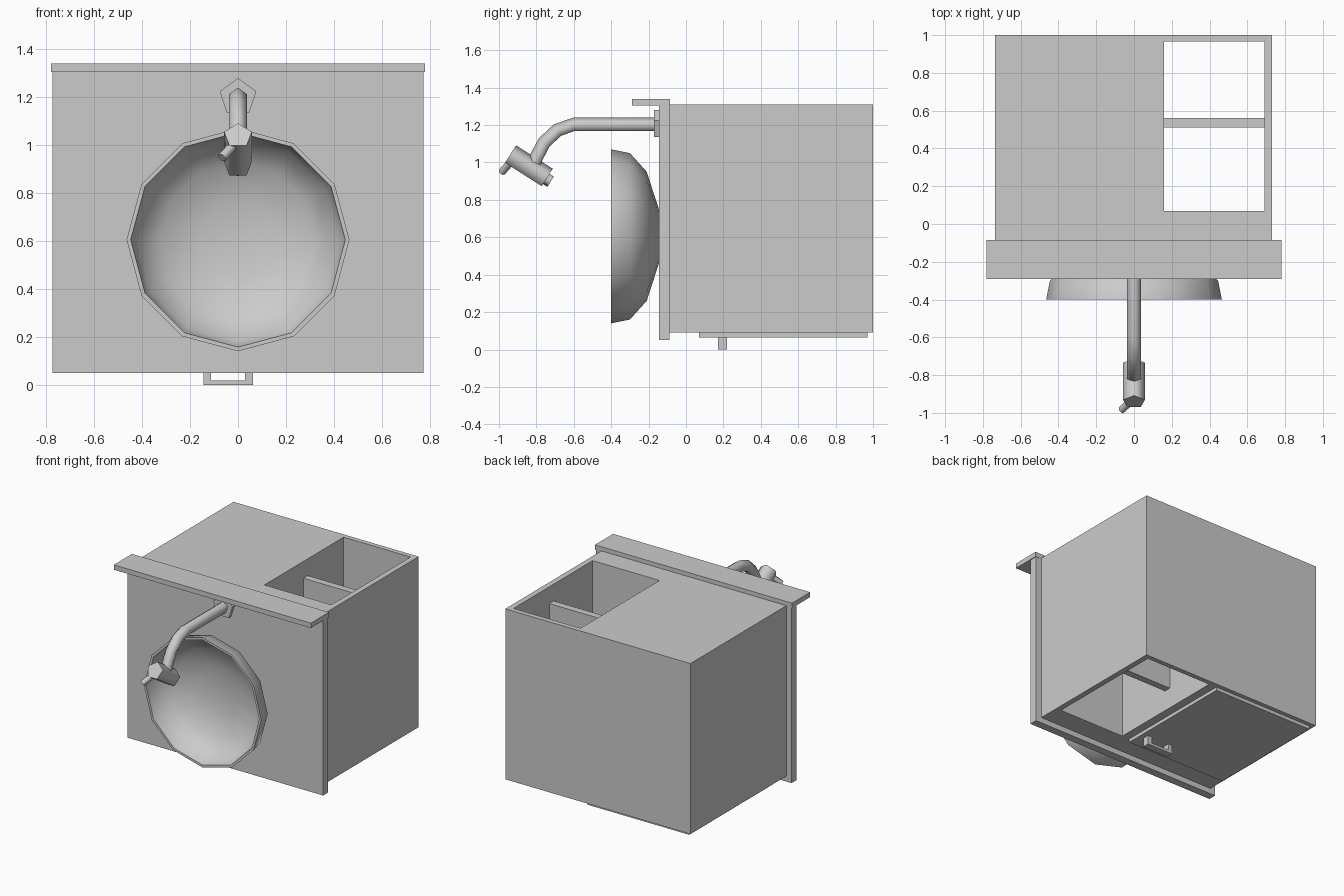
import bpy
from math import sin, cos, pi, radians
from mathutils import Vector

if "Cube" in bpy.data.objects:
    bpy.data.objects.remove(bpy.data.objects["Cube"])


def mesh_object(name, verts, faces, smooth=None):
    me = bpy.data.meshes.new(name)
    me.from_pydata(verts, [], faces)
    me.update()
    ob = bpy.data.objects.new(name, me)
    bpy.context.collection.objects.link(ob)
    if smooth:
        bpy.ops.object.select_all(action='DESELECT')
        ob.select_set(True)
        bpy.context.view_layer.objects.active = ob
        bpy.ops.object.shade_smooth_by_angle(angle=radians(smooth))
    return ob


def box(name, x, y, z):
    v = [(a, b, c) for a in x for b in y for c in z]
    f = [(0, 1, 3, 2), (4, 6, 7, 5), (0, 4, 5, 1), (2, 3, 7, 6), (0, 2, 6, 4), (1, 5, 7, 3)]
    return mesh_object(name, v, f)


def sweep(name, path, radius, sides=5, smooth=80):
    """Polygonal tube along a path, one corner pointing up."""
    pts = [Vector(p) for p in path]
    n, verts, faces = len(pts), [], []
    for i, p in enumerate(pts):
        t = (pts[min(i + 1, n - 1)] - pts[max(i - 1, 0)]).normalized()
        up = t.cross(Vector((1, 0, 0))).normalized()
        side = up.cross(t)
        for k in range(sides):
            a = 2 * pi * k / sides
            verts.append(p + radius * (side * sin(a) + up * cos(a)))
    for i in range(n - 1):
        for k in range(sides):
            j = (k + 1) % sides
            faces.append((i * sides + k, (i + 1) * sides + k, (i + 1) * sides + j, i * sides + j))
    faces.append(tuple(range(sides)))
    faces.append(tuple(reversed(range((n - 1) * sides, n * sides))))
    return mesh_object(name, verts, faces, smooth)


# Cabinet body with an open compartment cut right through
cabinet = box("cabinet", (-0.735, 0.73), (-0.09, 1.0), (0.09, 1.31))
cutter = box("compartment_cutter", (0.16, 0.69), (0.07, 0.965), (0, 1.5))
cutter.hide_render = True
mod = cabinet.modifiers.new("compartment", 'BOOLEAN')
mod.operation, mod.object, mod.solver = 'DIFFERENCE', cutter, 'EXACT'
bpy.context.view_layer.objects.active = cabinet
bpy.ops.object.modifier_apply(modifier=mod.name)
bpy.data.objects.remove(cutter)
box("shelf", (0.155, 0.695), (0.51, 0.56), (0.24, 1.19))

# Door and its handle
box("door", (-0.705, 0.10), (0.07, 0.97), (0.065, 0.09))
box("handle_bar", (-0.145, 0.062), (0.17, 0.22), (0.0, 0.018))
for i, x in enumerate((-0.145, 0.03)):
    box(f"handle_post_{i}", (x, x + 0.032), (0.17, 0.22), (0.009, 0.07))

# Countertop and splash lip
box("countertop", (-0.775, 0.775), (-0.145, -0.087), (0.05, 1.33))
box("splash_lip", (-0.78, 0.78), (-0.29, -0.085), (1.305, 1.34))

# Twelve-sided basin: revolve outer then inner profile (radius, y)
profile = [(0.13, -0.14), (0.345, -0.21), (0.445, -0.30), (0.465, -0.40),
           (0.448, -0.40), (0.425, -0.31), (0.325, -0.23), (0.16, -0.18)]
N, verts, faces = 12, [], []
for r, y in profile:
    for k in range(N):
        a = 2 * pi * k / N
        verts.append((r * sin(a), y, 0.605 + r * cos(a)))
for i in range(len(profile) - 1):
    for k in range(N):
        j = (k + 1) % N
        faces.append((i * N + k, i * N + j, (i + 1) * N + j, (i + 1) * N + k))
last = (len(profile) - 1) * N
faces.append(tuple(reversed(range(N))))
faces.append(tuple(range(last, last + N)))
mesh_object("basin", verts, faces, 50)

# Tap: flange, bent spout, head, nozzle and lever
sweep("tap_flange", [(0, -0.14, 1.2), (0, -0.17, 1.2)], 0.08, smooth=None)
sweep("tap_spout", [(0, -0.16, 1.2), (0, -0.60, 1.2), (0, -0.685, 1.17),
                    (0, -0.755, 1.105), (0, -0.80, 1.02), (0, -0.82, 0.97)], 0.04)
sweep("tap_head", [(0, -0.745, 0.915), (0, -0.941, 1.04)], 0.061)
sweep("tap_nozzle", [(0, -0.76, 0.925), (0, -0.722, 0.9)], 0.036)
sweep("tap_lever", [(-0.01, -0.93, 1.01), (-0.066, -0.985, 0.948)], 0.02, sides=6)
